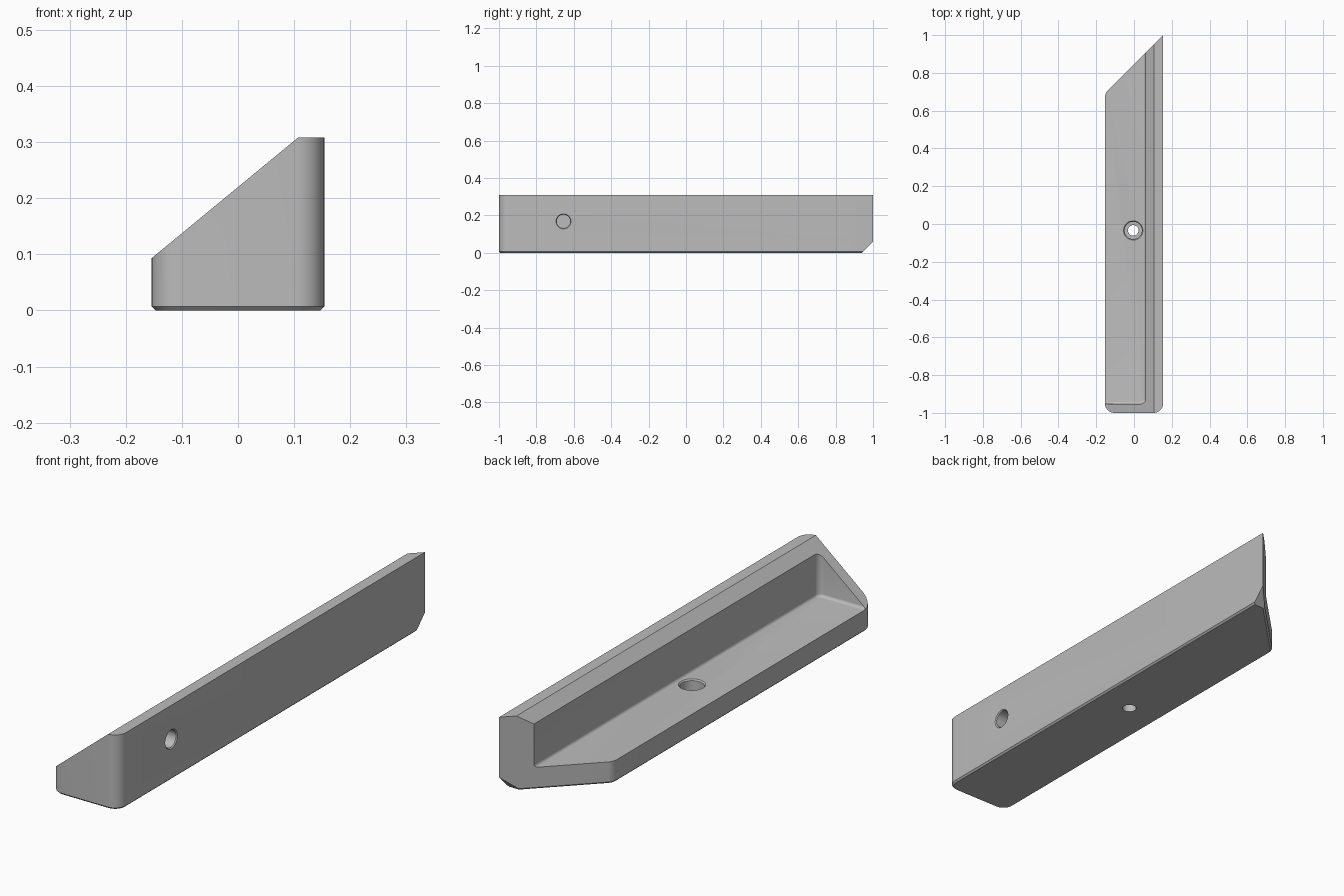
import bpy, bmesh, math
from mathutils import Matrix, Vector

cube = bpy.data.objects.get("Cube")
if cube:
    bpy.data.objects.remove(cube, do_unlink=True)

HALF, TOP, FLOOR, WALL = 0.154, 0.308, 0.09, 0.06

grey = bpy.data.materials.new("plain grey")
grey.use_nodes = True
grey.diffuse_color = (0.5, 0.5, 0.5, 1)
grey.node_tree.nodes["Principled BSDF"].inputs["Base Color"].default_value = grey.diffuse_color


def make_object(name, bm):
    bmesh.ops.recalc_face_normals(bm, faces=bm.faces)
    mesh = bpy.data.meshes.new(name)
    bm.to_mesh(mesh)
    bm.free()
    mesh.materials.append(grey)
    obj = bpy.data.objects.new(name, mesh)
    bpy.context.collection.objects.link(obj)
    return obj


def prism(outline, z0, z1):
    bm = bmesh.new()
    face = bm.faces.new([bm.verts.new((x, y, z0)) for x, y in outline])
    new = bmesh.ops.extrude_face_region(bm, geom=[face])["geom"]
    top = [v for v in new if isinstance(v, bmesh.types.BMVert)]
    bmesh.ops.translate(bm, verts=top, vec=(0, 0, z1 - z0))
    bmesh.ops.recalc_face_normals(bm, faces=bm.faces)
    return bm


def bevel(bm, test, size, segments):
    edges = [e for e in bm.edges if test(e.verts[0].co, e.verts[1].co)]
    bmesh.ops.bevel(bm, geom=edges, offset=size, segments=segments,
                    profile=0.5, affect='EDGES', clamp_overlap=True)


def upright_at(x, y):
    return lambda a, b: all(math.hypot(p.x - x, p.y - y) < 0.001 for p in (a, b))


def level_at(z):
    return lambda a, b: abs(a.z - z) < 0.001 and abs(b.z - z) < 0.001


def slice_off(bm, point, normal):
    bmesh.ops.bisect_plane(bm, geom=bm.verts[:] + bm.edges[:] + bm.faces[:],
                           plane_co=point, plane_no=normal, clear_outer=True)
    bmesh.ops.holes_fill(bm, edges=[e for e in bm.edges if e.is_boundary], sides=0)


def lathe_cutter(name, profile, matrix):
    bm = bmesh.new()
    n = 48
    rings = [[bm.verts.new((r * math.cos(math.tau * i / n), r * math.sin(math.tau * i / n), z))
              for i in range(n)] for r, z in profile]
    for a, b in zip(rings, rings[1:]):
        for i in range(n):
            j = (i + 1) % n
            bm.faces.new((a[i], a[j], b[j], b[i]))
    bm.faces.new(rings[0])
    bm.faces.new(rings[-1])
    bm.transform(matrix)
    return make_object(name, bm)


# Mitred body with rounded upright corners, chamfered base and sloping top
bm = prism([(-HALF, -1), (HALF, -1), (HALF, 1), (-HALF, 0.692)], 0, TOP)
for x, y, size in ((-HALF, -1, 0.05), (HALF, -1, 0.05), (-HALF, 0.692, 0.02)):
    bevel(bm, upright_at(x, y), size, 10)
bevel(bm, level_at(0), 0.007, 1)
slice_off(bm, Vector((-HALF, 0, 0.093)), Vector((-0.215, 0, 0.261)))
slice_off(bm, Vector((0, 0.94, 0)), Vector((0, 1, -1)))
body = make_object("bracket_body", bm)

# Open pocket with filleted inner corner and floor
bm = prism([(-0.4, -0.952), (WALL, -0.952), (WALL, 1.3), (-0.4, 1.3)], FLOOR, 0.5)
bevel(bm, upright_at(WALL, -0.952), 0.025, 8)
bevel(bm, level_at(FLOOR), 0.012, 5)
pocket = make_object("pocket_cutter", bm)

# Stepped hole through the floor
floor_hole = lathe_cutter(
    "floor_hole_cutter",
    [(0.028, -0.1), (0.028, 0.036), (0.046, 0.036), (0.046, FLOOR - 0.005),
     (0.051, FLOOR), (0.051, 0.15)],
    Matrix.Translation((-0.004, -0.034, 0)))

# Blind hole in the tall side
side_hole = lathe_cutter(
    "side_hole_cutter",
    [(0.036, -0.07), (0.036, -0.004), (0.04, 0), (0.04, 0.1)],
    Matrix.Translation((HALF, -0.655, 0.168)) @ Matrix.Rotation(math.pi / 2, 4, 'Y'))

bpy.ops.object.select_all(action='DESELECT')
bpy.context.view_layer.objects.active = body
body.select_set(True)
for cutter in (pocket, floor_hole, side_hole):
    cutter.hide_render = True
    mod = body.modifiers.new(cutter.name, 'BOOLEAN')
    mod.operation, mod.solver, mod.object = 'DIFFERENCE', 'EXACT', cutter
    bpy.ops.object.modifier_apply(modifier=mod.name)
    bpy.data.objects.remove(cutter, do_unlink=True)

bpy.ops.object.shade_smooth_by_angle(angle=math.radians(25))
